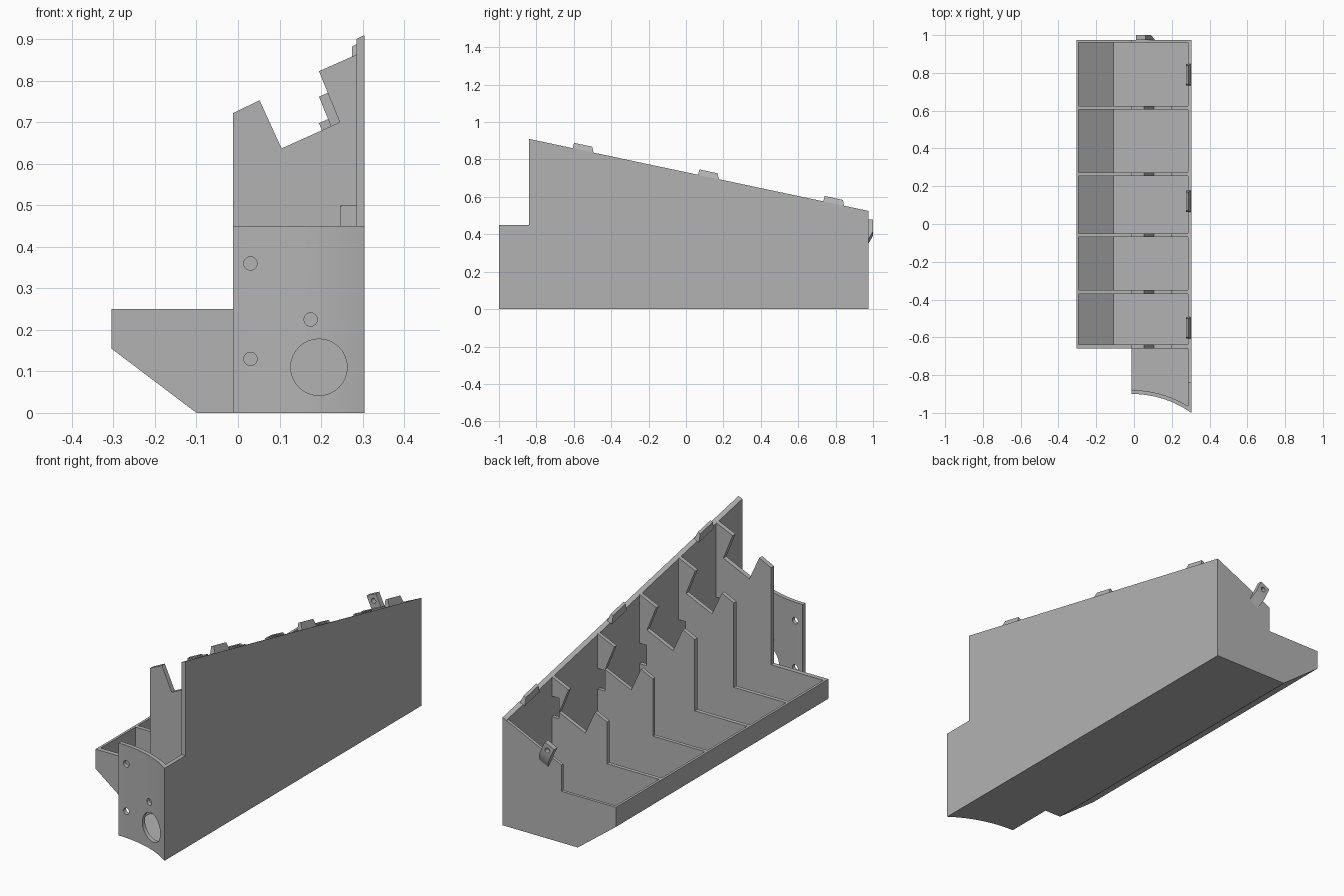
import bpy, bmesh, math
from mathutils import Matrix, Vector

cube = bpy.data.objects.get("Cube")
if cube:
    bpy.data.objects.remove(cube, do_unlink=True)

GREY = (0.45, 0.45, 0.45, 1.0)
mat = bpy.data.materials.new("plain_grey")
mat.use_nodes = True
mat.diffuse_color = GREY
mat.node_tree.nodes["Principled BSDF"].inputs["Base Color"].default_value = GREY

TILT = math.radians(25)
SLOPE = 0.2121          # fall of the wall top per unit of length
WALL_X, SIDE_X = 0.285, 0.305
FLOOR = 0.016


def wall_top(y):
    return 0.91 - SLOPE * (y + 0.84)


def prism(name, profile, axis, start, end):
    """Extrude a 2D profile along one axis; the profile uses the other two axes in order."""
    def place(p, t):
        co = list(p)
        co.insert("xyz".index(axis), t)
        return co
    bm = bmesh.new()
    face = bm.faces.new([bm.verts.new(place(p, start)) for p in profile])
    ext = bmesh.ops.extrude_face_region(bm, geom=[face])
    shift = Vector(place((0, 0), end - start))
    bmesh.ops.translate(bm, verts=[v for v in ext["geom"] if isinstance(v, bmesh.types.BMVert)], vec=shift)
    bmesh.ops.recalc_face_normals(bm, faces=bm.faces)
    mesh = bpy.data.meshes.new(name)
    bm.to_mesh(mesh)
    bm.free()
    mesh.materials.append(mat)
    obj = bpy.data.objects.new(name, mesh)
    bpy.context.collection.objects.link(obj)
    return obj


def drill(obj, x, z, radius, y0, y1):
    """Cut a round hole along y."""
    ring = [(x + radius * math.cos(a), z + radius * math.sin(a))
            for a in (math.tau * i / 32 for i in range(32))]
    cutter = prism("hole_cutter", ring, "y", y0, y1)
    cutter.hide_render = True
    mod = obj.modifiers.new("hole", "BOOLEAN")
    mod.operation, mod.solver, mod.object = "DIFFERENCE", "EXACT", cutter
    bpy.context.view_layer.update()
    done = bpy.data.meshes.new_from_object(obj.evaluated_get(bpy.context.evaluated_depsgraph_get()))
    obj.modifiers.clear()
    obj.data = done
    bpy.data.objects.remove(cutter, do_unlink=True)


def smooth(obj):
    bpy.ops.object.select_all(action="DESELECT")
    obj.select_set(True)
    bpy.context.view_layer.objects.active = obj
    bpy.ops.object.shade_smooth_by_angle(angle=math.radians(30))


# Tray: flat floor, sloping floor and low side
prism("tray", [(-0.305, 0.25), (-0.305, 0.155), (-0.1, 0), (WALL_X, 0), (WALL_X, FLOOR),
               (-0.108, FLOOR), (-0.293, 0.158), (-0.293, 0.25)], "y", -0.66, 0.975)

# Tall side wall with a bevelled, falling top
wall = prism("side_wall", [(-0.985, 0), (0.975, 0), (0.975, wall_top(0.975)),
                           (-0.84, 0.91), (-0.84, 0.45), (-0.985, 0.45)], "x", WALL_X, SIDE_X)
for v in wall.data.vertices:
    if v.co.z > 0.5 and v.co.x < 0.29:
        v.co.z -= 0.02 * math.tan(TILT)

# Dividers with a tilted slot and a cable notch beside the wall
BASE = [(-0.012, 0.25), (-0.305, 0.25), (-0.305, 0.155), (-0.1, 0), (WALL_X, 0)]
NOTCH = [(WALL_X, 0.4), (0.247, 0.4), (0.247, 0.5), (WALL_X, 0.5)]
SLOT = [(WALL_X, 0.863), (0.195, 0.823), (0.245, 0.70), (0.105, 0.637), (0.052, 0.753), (-0.012, 0.722)]
for i, (y0, y1) in enumerate([(-0.66, -0.637), (-0.37, -0.35), (-0.07, -0.05),
                              (0.254, 0.272), (0.606, 0.625)]):
    drop = SLOPE * (y0 + 0.66)
    prism(f"divider_{i + 1}", BASE + NOTCH + [(x, z - drop) for x, z in SLOT], "y", y0, y1)

# Back wall with a plain sloping top
back_top = wall_top(0.975) - 0.02 * math.tan(TILT)
prism("back_wall", BASE + [(WALL_X, back_top), (-0.012, back_top - 0.297 * math.tan(TILT))],
      "y", 0.96, 0.975)


# Front bay: floor and curved plate with holes
def arc(radius, x_end):
    xs = [-0.012 + (x_end + 0.012) * i / 20 for i in range(21)]
    return [(x, -1.45 + math.sqrt(radius ** 2 - (x + 0.012) ** 2)) for x in xs]


prism("front_floor", arc(0.57, WALL_X) + [(WALL_X, -0.66), (-0.012, -0.66)], "z", 0, FLOOR)
plate = prism("front_plate", arc(0.55, SIDE_X) + arc(0.57, SIDE_X)[::-1], "z", 0, 0.45)
for x, z, r in [(0.03, 0.36, 0.016), (0.03, 0.13, 0.016), (0.175, 0.225, 0.016), (0.195, 0.11, 0.068)]:
    drill(plate, x, z, r, -1.1, -0.8)
smooth(plate)

# Clips on the wall top, following its fall
for i, y in enumerate((-0.55, 0.12, 0.79)):
    clip = prism(f"wall_clip_{i + 1}", [(0.275, -0.012), (0.275, 0.024), (0.287, 0.03), (0.302, -0.005)],
                 "y", -0.057, 0.057)
    for v in clip.data.vertices:
        if v.co.z > 0.01:
            v.co.y *= 0.85
        v.co.z += wall_top(y + v.co.y)
        v.co.y += y

# Tilted mounting tab on the back
tab = prism("back_tab", [(0.975, -0.059), (1.0, -0.012), (1.0, 0.059), (0.975, 0.059)], "x", -0.028, 0.028)
drill(tab, 0, 0.03, 0.012, 0.9, 1.1)
tab.data.transform(Matrix.Translation((0.06, 0, 0.415)) @ Matrix.Rotation(-TILT, 4, "Y"))
smooth(tab)
